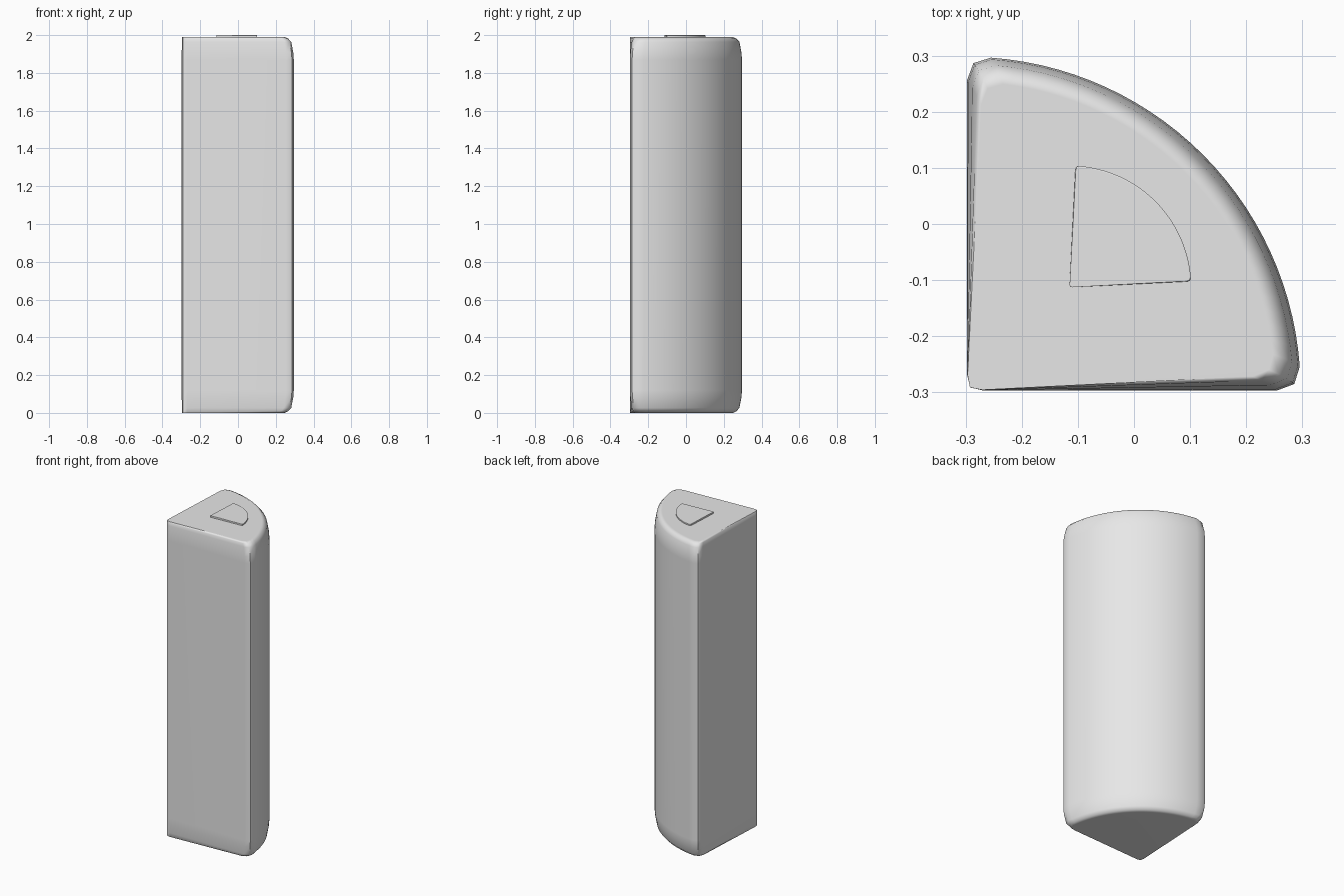
import bpy, math
from mathutils import Vector

cube = bpy.data.objects.get("Cube")
if cube:
    bpy.data.objects.remove(cube, do_unlink=True)

grey = bpy.data.materials.new("light grey")
grey.use_nodes = True
grey.diffuse_color = (0.8, 0.8, 0.8, 1)
grey.node_tree.nodes["Principled BSDF"].inputs["Base Color"].default_value = (0.8, 0.8, 0.8, 1)

QUARTER = math.pi / 2


def wedge_outline(radius, corner, steps=28):
    """Quarter disc as (distance, angle) about its apex, with softened corners."""
    half = [(0.7 * corner, 0), (radius - corner, 0),
            (radius - 0.26 * corner, 0.28 * corner / radius)]
    start = corner / radius
    arc = [(radius, start + (QUARTER - 2 * start) * i / steps) for i in range(steps + 1)]
    mirrored = [(r, QUARTER - a) for r, a in reversed(half)]
    return [(0.2 * corner, QUARTER / 2)] + half + arc + mirrored


def wedge(name, apex, radius, corner, levels):
    """Stack outlines; each level is (height, radial inset, angle squeeze)."""
    outline = wedge_outline(radius, corner)
    n = len(outline)
    verts, faces = [], []
    for z, inset, squeeze in levels:
        for r, a in outline:
            r *= 1 - inset / radius
            a = squeeze + a * (1 - 2 * squeeze / QUARTER)
            verts.append(Vector((apex[0] + r * math.cos(a), apex[1] + r * math.sin(a), z)))
    for k in range(len(levels) - 1):
        for i in range(n):
            j = (i + 1) % n
            faces.append((k * n + i, k * n + j, (k + 1) * n + j, (k + 1) * n + i))
    faces.append(tuple(reversed(range(n))))
    faces.append(tuple(range((len(levels) - 1) * n, len(levels) * n)))
    mesh = bpy.data.meshes.new(name)
    mesh.from_pydata(verts, [], faces)
    mesh.materials.append(grey)
    obj = bpy.data.objects.new(name, mesh)
    bpy.context.collection.objects.link(obj)
    bpy.ops.object.select_all(action='DESELECT')
    obj.select_set(True)
    bpy.context.view_layer.objects.active = obj
    bpy.ops.object.shade_smooth_by_angle(angle=math.radians(50))
    normals = obj.modifiers.new("weighted normals", 'WEIGHTED_NORMAL')
    normals.keep_sharp = True
    return obj


# Tall quarter-round body, rounded off towards the curved side at both ends
TOP = 1.99
rounding = [(0, 0.045, 0.05), (0.009, 0.028, 0.034), (0.026, 0.013, 0.018),
            (0.08, 0.003, 0.004), (0.12, 0, 0)]
levels = rounding + [(TOP - z, inset, squeeze) for z, inset, squeeze in reversed(rounding)]
wedge("body", (-0.298, -0.297), 0.595, 0.043, levels)

# Small raised plate on the top
wedge("top_plate", (-0.115, -0.113), 0.217, 0.007,
      [(TOP - 0.005, 0, 0.05), (TOP + 0.008, 0, 0.05), (2.0, 0.003, 0.055)])
